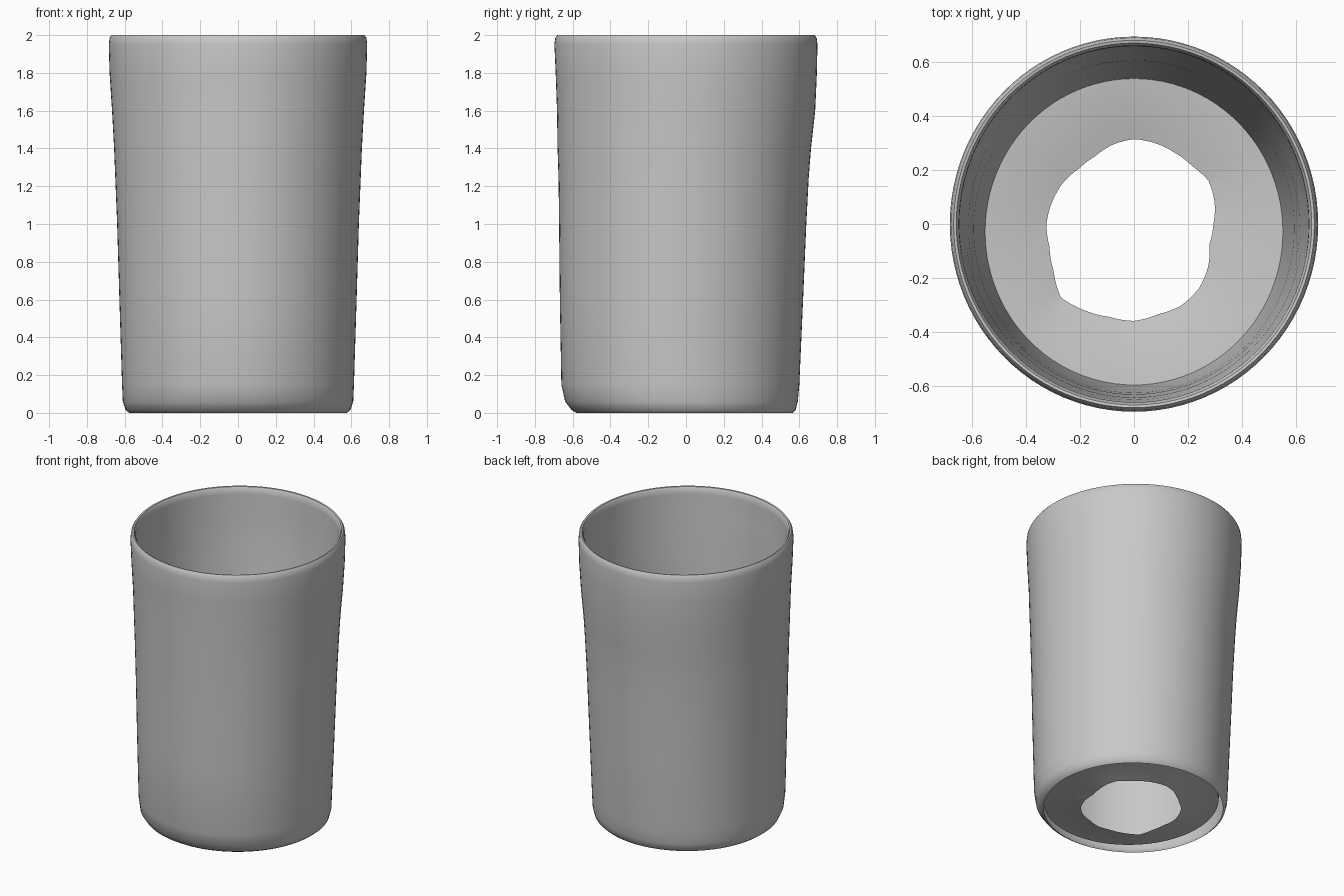
import bpy, bmesh, math

if "Cube" in bpy.data.objects:
    bpy.data.objects.remove(bpy.data.objects["Cube"])

SEGMENTS = 96

# Outer wall sections: height, left-right radius, front reach, back reach
OUTER = [(0, .575, .58, .565), (.015, .595, .605, .58), (.06, .61, .64, .592),
         (.15, .614, .66, .6), (.6, .628, .668, .62), (1, .64, .672, .637),
         (1.25, .65, .675, .65), (1.4, .656, .68, .662), (1.6, .667, .683, .684),
         (1.8, .68, .69, .693), (1.95, .684, .697, .696), (1.985, .68, .692, .692)]

# Radius of the ragged floor hole, every 15 degrees from +x
HOLE = [.295, .31, .32, .305, .305, .31, .315, .305, .29, .29, .305, .315,
        .325, .325, .345, .385, .37, .357, .36, .347, .35, .34, .318, .29]


def section(z, rx, front, back, inset=0.0):
    """Ring of points around one horizontal section."""
    ring = []
    mid, ry = (back - front) / 2, (back + front) / 2
    for i in range(SEGMENTS):
        a = 2 * math.pi * i / SEGMENTS
        ring.append(((rx - inset) * math.cos(a), mid + (ry - inset) * math.sin(a), z))
    return ring


def hole_ring(z):
    ring = []
    for i in range(SEGMENTS):
        t = i * len(HOLE) / SEGMENTS
        k, f = int(t), t % 1
        r = HOLE[k] * (1 - f) + HOLE[(k + 1) % len(HOLE)] * f
        a = 2 * math.pi * i / SEGMENTS
        ring.append((r * math.cos(a), r * math.sin(a), z))
    return ring


def blend(a, b, t, z):
    return [(p[0] + (q[0] - p[0]) * t, p[1] + (q[1] - p[1]) * t, z) for p, q in zip(a, b)]


# Outer wall, rolled rim, inner wall
rings = [section(*s) for s in OUTER]
top = OUTER[-1][1:]
rings += [section(2, *top, .01), section(1.998, *top, .02), section(1.98, *top, .03)]
for s in reversed(OUTER[3:-1]):
    rings.append(section(*s, .035 + .02 * (1 - s[0] / 2)))

# Recessed floor sagging towards the open hole
floor_edge = section(.06, .605, .65, .592, .052)
hole = hole_ring(.02)
rings += [floor_edge, blend(floor_edge, hole, .4, .05), blend(floor_edge, hole, .8, .03), hole]

# Skin the rings into one shell
bm = bmesh.new()
loops = [[bm.verts.new(p) for p in ring] for ring in rings]
for low, high in zip(loops, loops[1:]):
    for i in range(SEGMENTS):
        j = (i + 1) % SEGMENTS
        bm.faces.new((low[i], low[j], high[j], high[i]))
mesh = bpy.data.meshes.new("cup")
bm.to_mesh(mesh)
bm.free()
cup = bpy.data.objects.new("cup", mesh)
bpy.context.collection.objects.link(cup)

# Plain grey clay
grey = bpy.data.materials.new("plain grey")
grey.use_nodes = True
colour = (.58, .58, .58, 1)
grey.diffuse_color = colour
grey.node_tree.nodes["Principled BSDF"].inputs["Base Color"].default_value = colour
mesh.materials.append(grey)

bpy.ops.object.select_all(action='DESELECT')
cup.select_set(True)
bpy.context.view_layer.objects.active = cup
bpy.ops.object.shade_smooth_by_angle(angle=math.radians(45))
